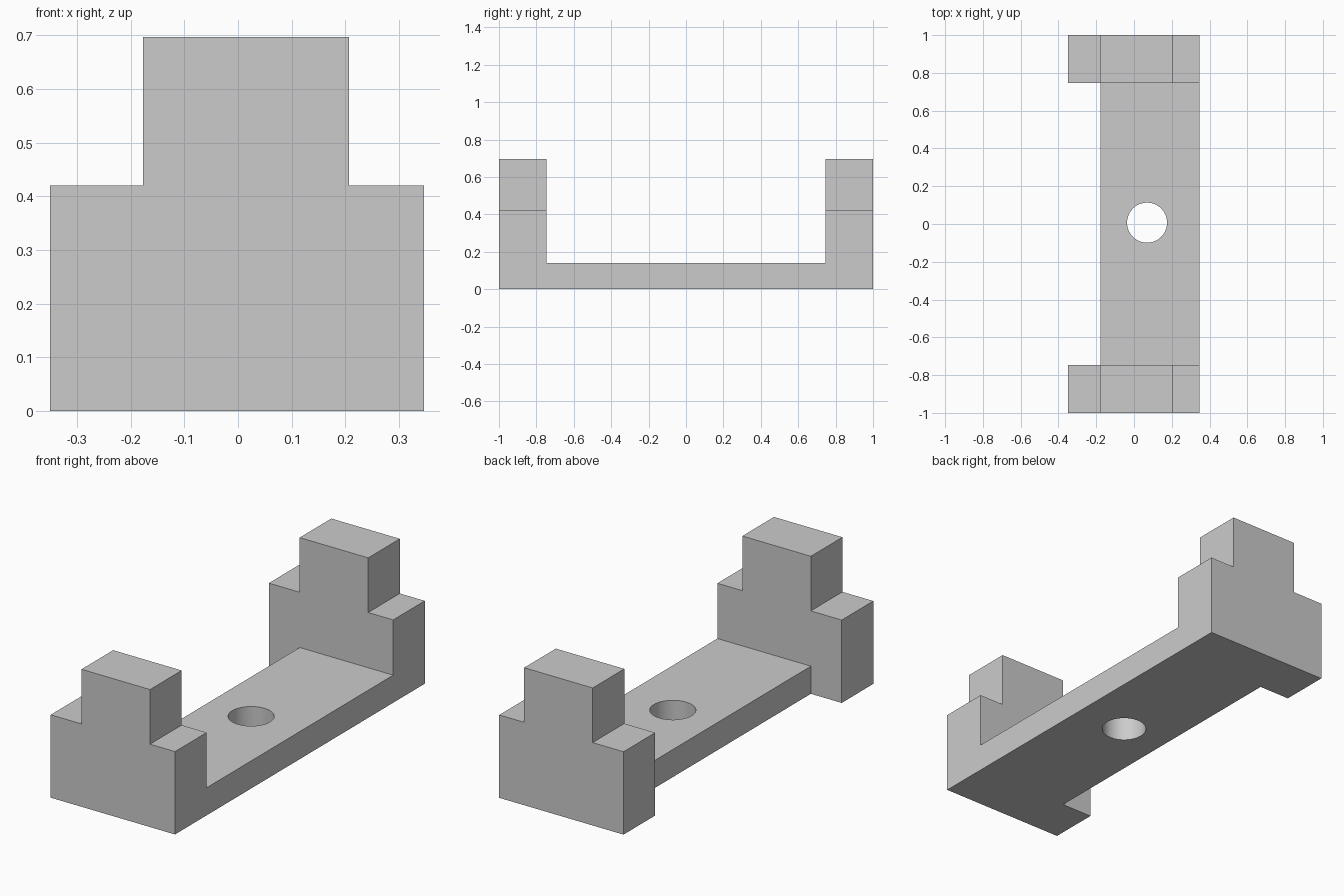
import bpy
import bmesh
from mathutils import Vector

cube = bpy.data.objects.get("Cube")
if cube:
    bpy.data.objects.remove(cube, do_unlink=True)

grey = bpy.data.materials.new("light_grey")
grey.use_nodes = True
colour = (0.6, 0.6, 0.6, 1)
grey.diffuse_color = colour
grey.node_tree.nodes["Principled BSDF"].inputs["Base Color"].default_value = colour

RIGHT, LEFT = -0.35, 0.347      # overall width
PLATE_RIGHT = -0.177            # set-back edge of the plate and the upper step
INNER, OUTER = 0.747, 1.0       # end block thickness along y


def add_object(name, bm):
    bmesh.ops.recalc_face_normals(bm, faces=bm.faces)
    mesh = bpy.data.meshes.new(name)
    bm.to_mesh(mesh)
    bm.free()
    mesh.materials.append(grey)
    obj = bpy.data.objects.new(name, mesh)
    bpy.context.collection.objects.link(obj)
    return obj


def extrude_profile(name, points, y0, y1):
    """Extrude an (x, z) outline along y."""
    bm = bmesh.new()
    face = bm.faces.new([bm.verts.new((x, y0, z)) for x, z in points])
    result = bmesh.ops.extrude_face_region(bm, geom=[face])
    verts = [g for g in result["geom"] if isinstance(g, bmesh.types.BMVert)]
    bmesh.ops.translate(bm, verts=verts, vec=Vector((0, y1 - y0, 0)))
    return add_object(name, bm)


def apply_boolean(target, other, operation):
    mod = target.modifiers.new(operation.lower(), "BOOLEAN")
    mod.operation = operation
    mod.solver = "EXACT"
    mod.object = other
    bpy.context.view_layer.objects.active = target
    bpy.ops.object.modifier_apply(modifier=mod.name)
    bpy.data.objects.remove(other, do_unlink=True)


# Base plate
plate = extrude_profile("mounting_bracket", [
    (PLATE_RIGHT, 0), (LEFT, 0), (LEFT, 0.14), (PLATE_RIGHT, 0.14)], -INNER, INNER)

# Stepped end blocks
step_profile = [
    (RIGHT, 0), (LEFT, 0), (LEFT, 0.42), (0.207, 0.42),
    (0.207, 0.697), (PLATE_RIGHT, 0.697), (PLATE_RIGHT, 0.42), (RIGHT, 0.42)]
for name, y0, y1 in (("front_block", -OUTER, -INNER), ("back_block", INNER, OUTER)):
    apply_boolean(plate, extrude_profile(name, step_profile, y0, y1), "UNION")

# Round bolt hole through the plate
bm = bmesh.new()
bmesh.ops.create_cone(bm, cap_ends=True, segments=64, radius1=0.106, radius2=0.106, depth=1)
bmesh.ops.translate(bm, verts=bm.verts, vec=Vector((0.069, 0.007, 0)))
cutter = add_object("hole_cutter", bm)
cutter.hide_render = True
apply_boolean(plate, cutter, "DIFFERENCE")

plate.select_set(True)
bpy.ops.object.shade_smooth_by_angle()
